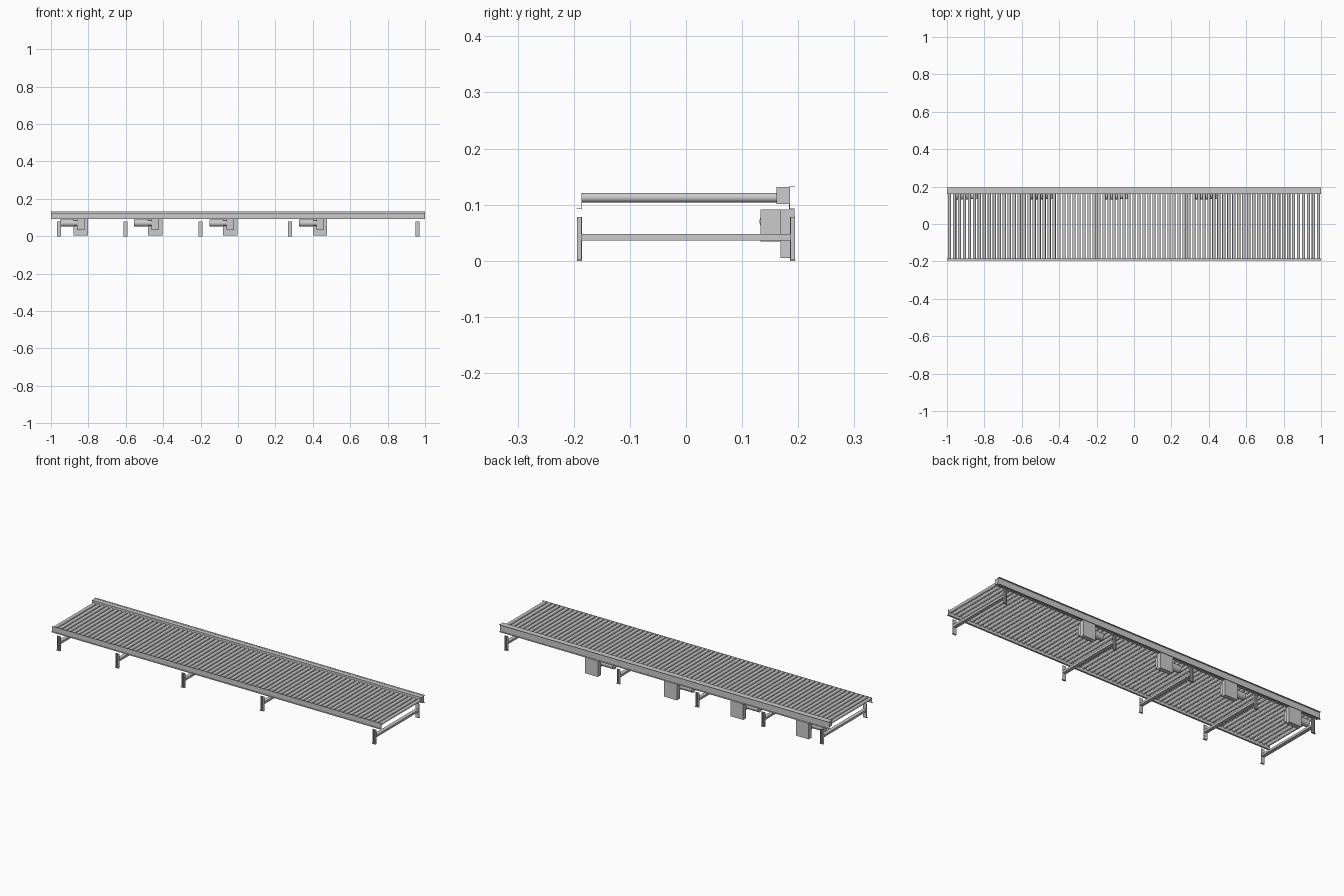
import bpy
import bmesh
from mathutils import Matrix, Vector

if "Cube" in bpy.data.objects:
    bpy.data.objects.remove(bpy.data.objects["Cube"])


def finish(name, bm, smooth=False):
    bmesh.ops.recalc_face_normals(bm, faces=bm.faces[:])
    mesh = bpy.data.meshes.new(name)
    bm.to_mesh(mesh)
    bm.free()
    obj = bpy.data.objects.new(name, mesh)
    bpy.context.collection.objects.link(obj)
    if smooth:
        bpy.ops.object.select_all(action='DESELECT')
        obj.select_set(True)
        bpy.context.view_layer.objects.active = obj
        bpy.ops.object.shade_smooth_by_angle()
    return obj


def add_box(bm, x0, x1, y0, y1, z0, z1):
    centre = Vector((x0 + x1, y0 + y1, z0 + z1)) / 2
    size = Matrix.Diagonal((x1 - x0, y1 - y0, z1 - z0, 1))
    bmesh.ops.create_cube(bm, size=1, matrix=Matrix.Translation(centre) @ size)


def boxes(name, *dims):
    bm = bmesh.new()
    for d in dims:
        add_box(bm, *d)
    return finish(name, bm)


def cylinder(name, start, end, radius, segments=24):
    a, b = Vector(start), Vector(end)
    turn = (b - a).to_track_quat('Z', 'Y').to_matrix().to_4x4()
    bm = bmesh.new()
    bmesh.ops.create_cone(bm, cap_ends=True, segments=segments, radius1=radius,
                          radius2=radius, depth=(b - a).length,
                          matrix=Matrix.Translation((a + b) / 2) @ turn)
    return finish(name, bm, True)


T = 0.001  # sheet metal thickness

# Front rail: low angle section, open over the roller ends
boxes("front_rail",
      (-1, 1, -0.186, -0.186 + T, 0.092, 0.121),
      (-1, 1, -0.195, -0.186, 0.092, 0.092 + T))

# Rear rail: taller channel facing outwards
boxes("rear_rail",
      (-1, 1, 0.184, 0.184 + T, 0.092, 0.132),
      (-1, 1, 0.184, 0.194, 0.092, 0.092 + T),
      (-1, 1, 0.184, 0.194, 0.132 - T, 0.132))

# Drive cover running along the inside of the rear rail
boxes("drive_cover", (-1, 1, 0.161, 0.184, 0.101, 0.131))

# Rollers
COUNT = 75
for i in range(COUNT):
    x = -0.987 + i * 1.974 / (COUNT - 1)
    cylinder(f"roller_{i + 1}", (x, -0.185, 0.1125), (x, 0.162, 0.1125), 0.0085, 20)

# Supports: a pair of T-section legs with foot plates and a cross beam
for i, x in enumerate((-0.957, -0.601, -0.201, 0.278, 0.959)):
    for side, s in (("front", -1), ("rear", 1)):
        def span(a, b):
            return sorted((s * a, s * b))
        boxes(f"{side}_leg_{i + 1}",
              (x - 0.011, x + 0.011, *span(0.185, 0.187), 0, 0.078),
              (x - 0.003, x + 0.003, *span(0.186, 0.194), 0, 0.078),
              (x - 0.011, x + 0.011, *span(0.185, 0.194), 0, 0.002))
    boxes(f"cross_beam_{i + 1}", (x - 0.010, x + 0.010, -0.186, 0.186, 0.036, 0.048))

# Drive units: belt guard, gearbox and motor under the rear rail
for i, x in enumerate((-0.803, -0.405, -0.003, 0.477)):
    boxes(f"belt_guard_{i + 1}", (x - 0.077, x, 0.168, 0.193, 0.005, 0.091))
    boxes(f"gearbox_{i + 1}", (x - 0.058, x - 0.018, 0.133, 0.168, 0.034, 0.091))
    cylinder(f"motor_{i + 1}", (x - 0.150, 0.150, 0.070), (x - 0.077, 0.150, 0.070), 0.019)
    cylinder(f"motor_flange_{i + 1}", (x - 0.077, 0.150, 0.070), (x - 0.058, 0.150, 0.070), 0.015)
